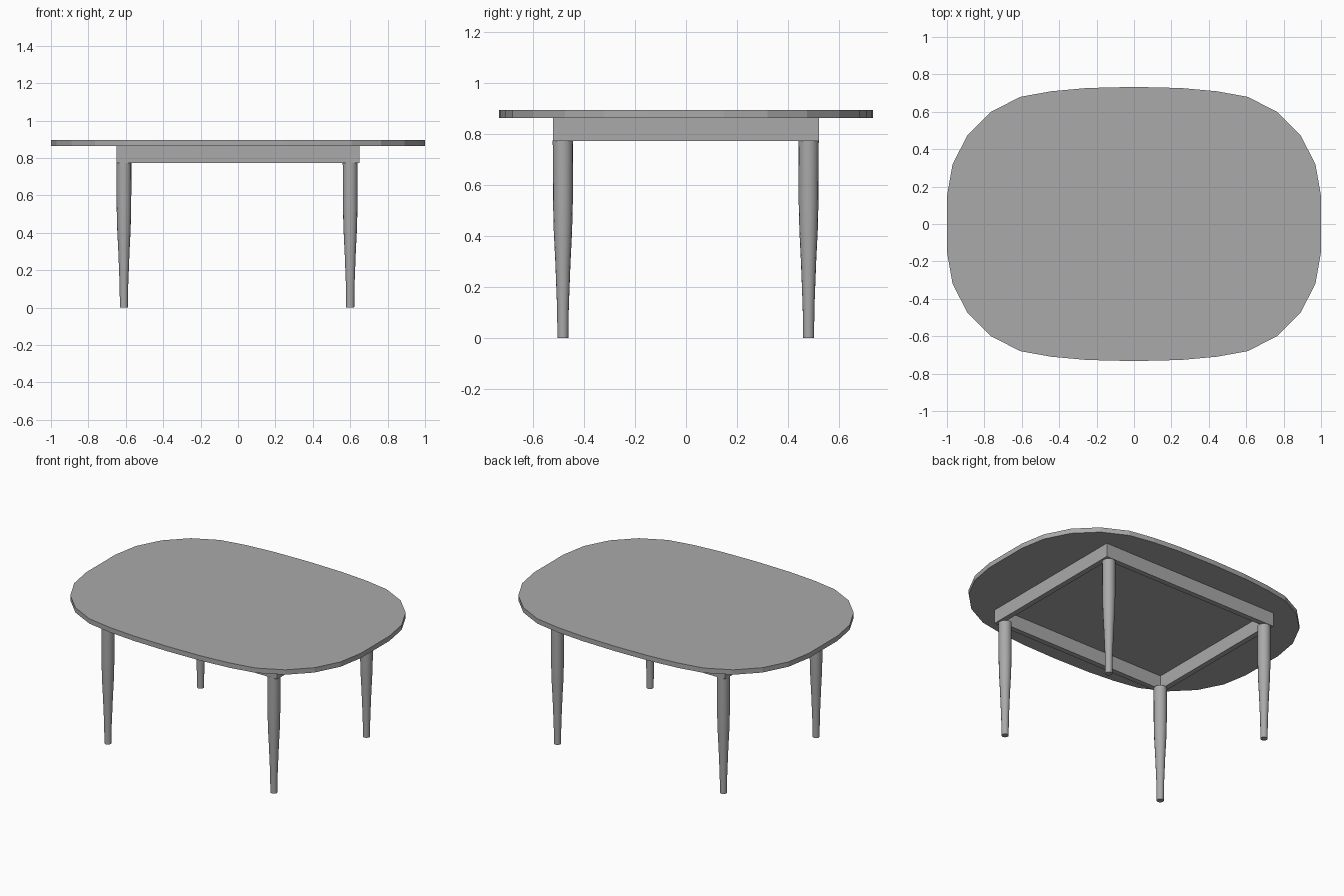
import bpy, bmesh, math
from mathutils import Matrix

cube = bpy.data.objects.get("Cube")
if cube:
    bpy.data.objects.remove(cube, do_unlink=True)

grey = bpy.data.materials.new("plain grey")
grey.use_nodes = True
colour = (0.4, 0.4, 0.4, 1)
grey.diffuse_color = colour
grey.node_tree.nodes["Principled BSDF"].inputs["Base Color"].default_value = colour


def finish(name, bm):
    bmesh.ops.recalc_face_normals(bm, faces=bm.faces)
    mesh = bpy.data.meshes.new(name)
    bm.to_mesh(mesh)
    bm.free()
    mesh.materials.append(grey)
    obj = bpy.data.objects.new(name, mesh)
    bpy.context.collection.objects.link(obj)
    return obj


def prism(bm, outline, bottom, top):
    face = bm.faces.new([bm.verts.new((x, y, bottom)) for x, y in outline])
    moved = bmesh.ops.extrude_face_region(bm, geom=[face], use_keep_orig=True)["geom"]
    verts = [v for v in moved if isinstance(v, bmesh.types.BMVert)]
    bmesh.ops.translate(bm, verts=verts, vec=(0, 0, top - bottom))


# Rounded table top, mirrored from one quarter of its outline
quarter = [(1, 0.15), (0.97, 0.32), (0.89, 0.475), (0.765, 0.6), (0.607, 0.68),
           (0.44, 0.71), (0.25, 0.727), (0, 0.733)]
half = quarter + [(-x, y) for x, y in quarter[-2::-1]]
bm = bmesh.new()
prism(bm, half + [(-x, -y) for x, y in half], 0.863, 0.895)
finish("table_top", bm)

# Four thin rails with butted corners
W, D, T = 0.65, 0.522, 0.035
for name, x0, x1, y0, y1 in (("front_rail", -W, W, -D, T - D),
                             ("back_rail", -W, W, D - T, D),
                             ("right_rail", -W, T - W, T - D, D - T),
                             ("left_rail", W - T, W, T - D, D - T)):
    bm = bmesh.new()
    prism(bm, [(x0, y0), (x1, y0), (x1, y1), (x0, y1)], 0.772, 0.863)
    finish(name, bm)

# Turned legs: straight above, tapering to a slim foot
profile = [(0, 0.0215), (0.12, 0.023), (0.3, 0.03), (0.42, 0.036), (0.54, 0.039), (0.775, 0.04)]
SIDES = 16
for side, x in (("right", -0.61), ("left", 0.6)):
    for end, y in (("front", -0.483), ("back", 0.481)):
        bm = bmesh.new()
        rings = [bmesh.ops.create_circle(bm, segments=SIDES, radius=r,
                                         matrix=Matrix.Translation((x, y, z)))["verts"]
                 for z, r in profile]
        for low, high in zip(rings, rings[1:]):
            for i in range(SIDES):
                j = (i + 1) % SIDES
                bm.faces.new((low[i], low[j], high[j], high[i]))
        bm.faces.new(rings[0])
        bm.faces.new(rings[-1])
        leg = finish(f"{end}_{side}_leg", bm)
        bpy.ops.object.select_all(action="DESELECT")
        leg.select_set(True)
        bpy.context.view_layer.objects.active = leg
        bpy.ops.object.shade_smooth_by_angle(angle=math.radians(35))
